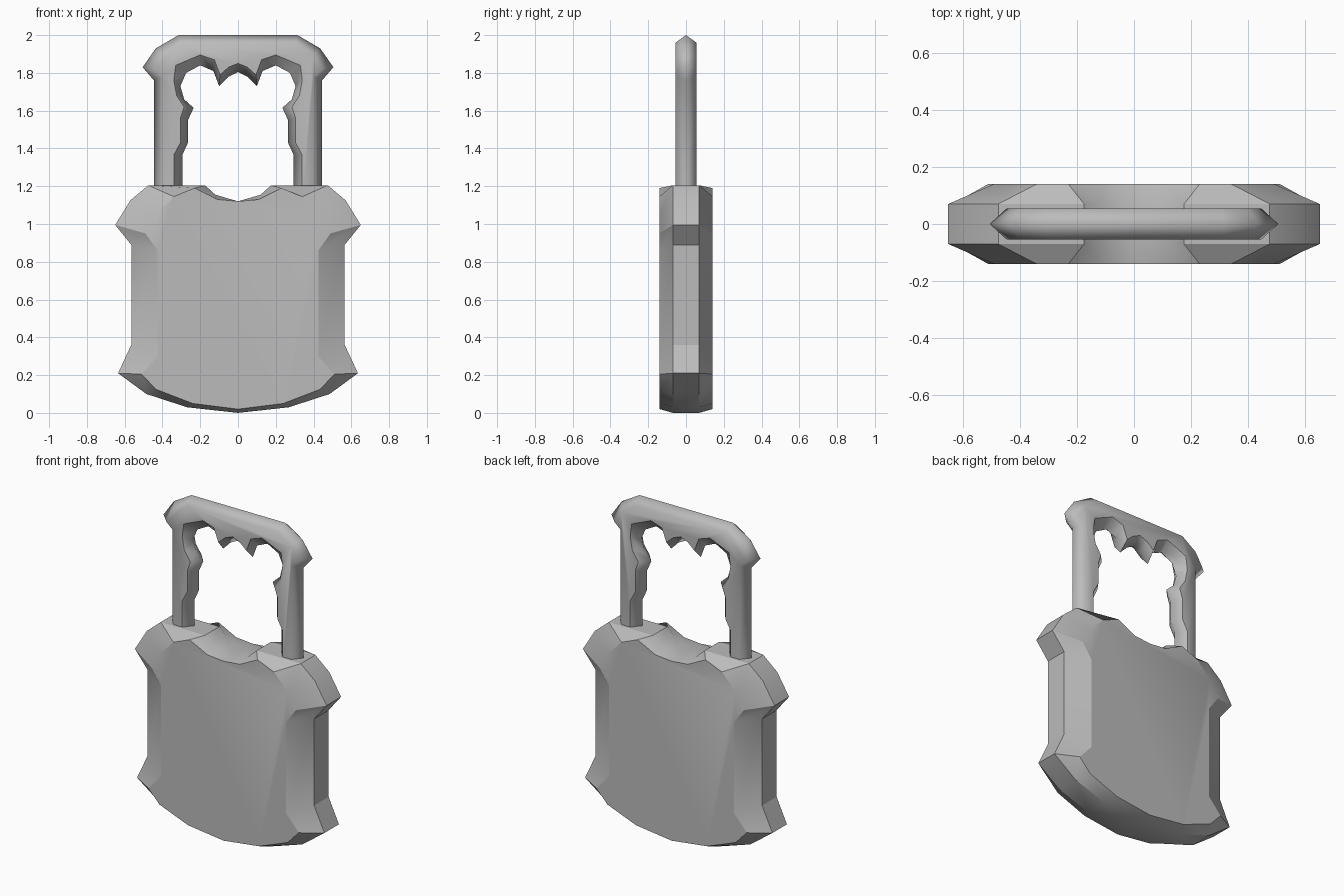
import bpy, bmesh, math

if "Cube" in bpy.data.objects:
    bpy.data.objects.remove(bpy.data.objects["Cube"])

grey = bpy.data.materials.new("plain_grey")
grey.diffuse_color = (0.5, 0.5, 0.5, 1)
grey.use_nodes = True
grey.node_tree.nodes["Principled BSDF"].inputs["Base Color"].default_value = grey.diffuse_color


def mirrored(half):
    """Half outline (x >= 0) starting and/or ending on x = 0 -> full outline."""
    return half + [(-x, z) for x, z in reversed(half) if x > 1e-6]


def ring(bm, pts, y):
    return [bm.verts.new((x, y, z)) for x, z in pts]


def bridge(bm, a, b, closed=True):
    n = len(a)
    return [bm.faces.new((a[i], a[(i + 1) % n], b[(i + 1) % n], b[i]))
            for i in range(n if closed else n - 1)]


def finish(bm, name, angle, sharp=()):
    bmesh.ops.recalc_face_normals(bm, faces=bm.faces)
    for f in bm.faces:
        f.smooth = True
    for e in bm.edges:
        e.smooth = e.calc_face_angle(0) < math.radians(angle) and e not in sharp
    me = bpy.data.meshes.new(name)
    bm.to_mesh(me)
    bm.free()
    me.materials.append(grey)
    ob = bpy.data.objects.new(name, me)
    bpy.context.collection.objects.link(ob)
    return ob


# Lock body: shield outline with a bevelled rim, same front and back
rim = mirrored([(0, 0.0), (0.27, 0.03), (0.485, 0.10), (0.635, 0.21), (0.565, 0.36),
                (0.565, 0.89), (0.65, 0.995), (0.57, 1.125), (0.475, 1.205),
                (0.175, 1.205), (0.12, 1.155), (0, 1.12)])
face = mirrored([(0, 0.02), (0.24, 0.05), (0.435, 0.125), (0.51, 0.205), (0.425, 0.30),
                 (0.425, 0.86), (0.49, 0.95), (0.43, 1.05), (0.34, 1.145),
                 (0.23, 1.19), (0.11, 1.13), (0, 1.12)])
bm = bmesh.new()
rings = [ring(bm, p, y) for p, y in ((face, -0.14), (rim, -0.07), (rim, 0.07), (face, 0.14))]
for a, b in zip(rings, rings[1:]):
    bridge(bm, a, b)
bm.faces.new(rings[0])
bm.faces.new(rings[-1])
finish(bm, "lock_body", 25)

# Shackle: open arch, six-sided section, toothed inner edge
Z0 = 1.15


def arch(half):
    """Right foot up to the middle, mirrored down to the left foot."""
    return mirrored(half)


outer_mid = arch([(0.445, Z0), (0.445, 1.76), (0.505, 1.83), (0.435, 1.93), (0.315, 2.0)])
outer_side = arch([(0.40, Z0), (0.40, 1.78), (0.445, 1.82), (0.40, 1.895), (0.305, 1.96)])
inner_mid = arch([(0.295, Z0), (0.295, 1.365), (0.265, 1.43), (0.265, 1.55), (0.235, 1.615),
                  (0.285, 1.66), (0.305, 1.73), (0.275, 1.80), (0.20, 1.84), (0.13, 1.81),
                  (0.10, 1.73), (0.05, 1.78), (0, 1.805)])
inner_side = arch([(0.34, Z0), (0.34, 1.365), (0.305, 1.43), (0.305, 1.56), (0.285, 1.62),
                   (0.325, 1.68), (0.34, 1.76), (0.33, 1.84), (0.20, 1.895), (0.125, 1.87),
                   (0.095, 1.79), (0.05, 1.83), (0, 1.85)])
W = 0.055
bm = bmesh.new()
om, im = ring(bm, outer_mid, 0), ring(bm, inner_mid, 0)
sharp = set()
ends = []
for y in (-W, W):
    os_, is_ = ring(bm, outer_side, y), ring(bm, inner_side, y)
    bridge(bm, om, os_, False)
    bridge(bm, im, is_, False)
    bm.faces.new(os_ + is_[::-1])
    sharp |= {bm.edges.get((a, b)) for a, b in zip(is_, is_[1:])}
    ends.append((os_, is_))
for k in (0, -1):  # close the feet
    (o1, i1), (o2, i2) = ends
    bm.faces.new((om[k], o1[k], i1[k], im[k], i2[k], o2[k]))
finish(bm, "shackle", 85, sharp)
